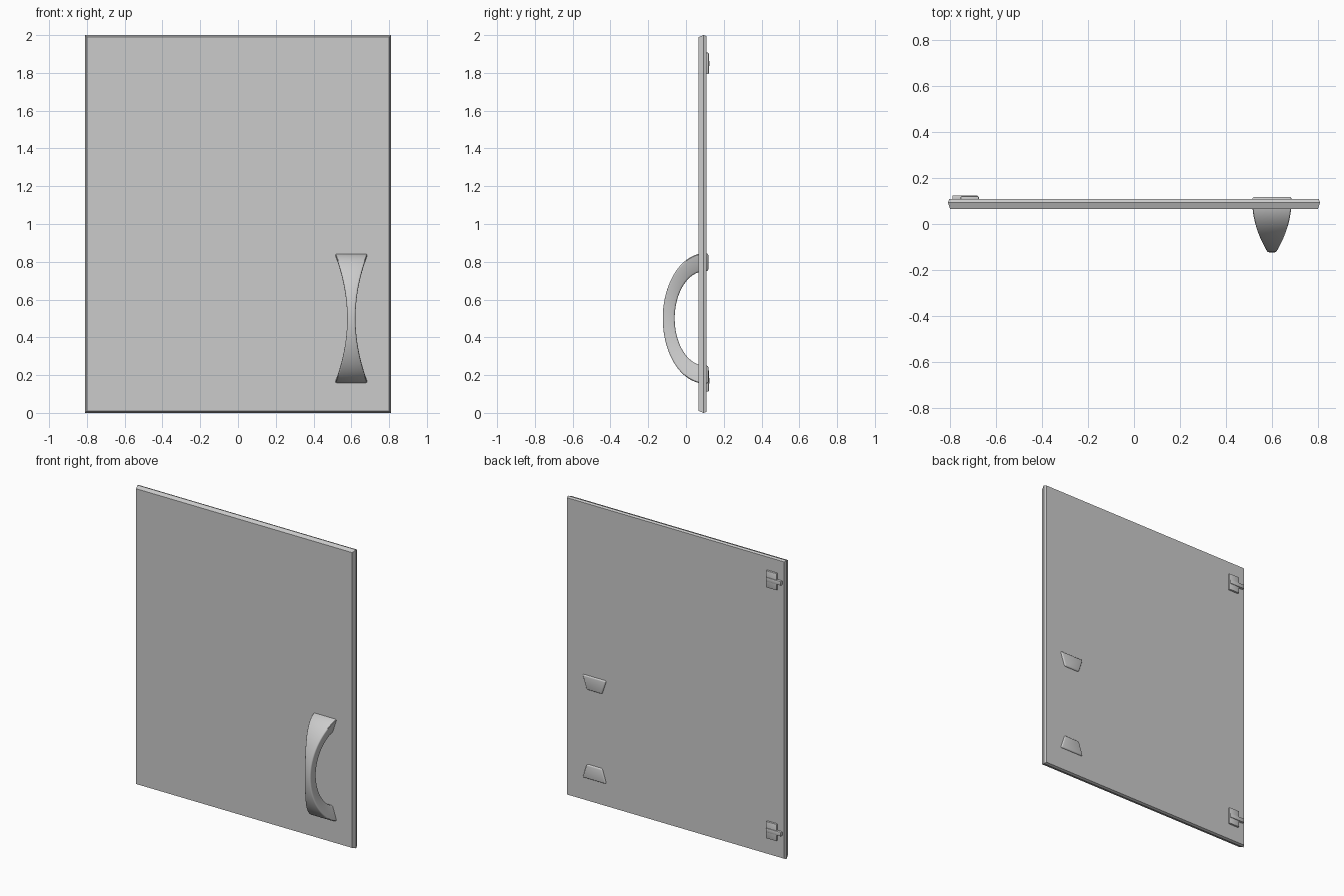
import bpy, bmesh, math

if "Cube" in bpy.data.objects:
    bpy.data.objects.remove(bpy.data.objects["Cube"])


def loft(name, rings, bevel=0.0, segments=3, smooth=False):
    """Skin a list of four-point rings, cap both ends and round the sharp edges."""
    bm = bmesh.new()
    vs = [[bm.verts.new(p) for p in ring] for ring in rings]
    for a, b in zip(vs, vs[1:]):
        for i in range(4):
            j = (i + 1) % 4
            bm.faces.new((a[i], a[j], b[j], b[i]))
    bm.faces.new(vs[0][::-1])
    bm.faces.new(vs[-1])
    bmesh.ops.recalc_face_normals(bm, faces=bm.faces)
    if bevel:
        sharp = [e for e in bm.edges if e.calc_face_angle(0) > math.radians(40)]
        bmesh.ops.bevel(bm, geom=sharp, offset=bevel, segments=segments,
                        profile=0.5, affect='EDGES')
    mesh = bpy.data.meshes.new(name)
    bm.to_mesh(mesh)
    bm.free()
    ob = bpy.data.objects.new(name, mesh)
    bpy.context.collection.objects.link(ob)
    if smooth:
        bpy.ops.object.select_all(action='DESELECT')
        ob.select_set(True)
        bpy.context.view_layer.objects.active = ob
        bpy.ops.object.shade_smooth_by_angle(angle=math.radians(35))
    return ob


def rect(x0, x1, z0, z1, y):
    return [(x0, y, z0), (x1, y, z0), (x1, y, z1), (x0, y, z1)]


def box(name, x, y, z, bevel):
    return loft(name, [rect(*x, *z, y[0]), rect(*x, *z, y[1])], bevel, 2, True)


# Door panel: bevelled towards the front and slightly towards the back
loft("door_panel", [rect(-w, w, 1 - h, 1 + h, y) for w, h, y in
                    ((0.80, 0.989, 0.065), (0.81, 1.0, 0.093), (0.804, 0.994, 0.109))])

# Arched handle: thin in the middle, flaring towards feet that pass through the door
HX, HZ, CY, BACK = 0.60, 0.50, 0.10, 0.118


def half_width(z):
    return 0.022 + 0.064 * ((z - HZ) / 0.34) ** 2


def handle_ring(yo, zo, yi, zi):
    wo, wi = half_width(zo), half_width(zi)
    return [(HX - wo, yo, zo), (HX + wo, yo, zo), (HX + wi, yi, zi), (HX - wi, yi, zi)]


rings = [handle_ring(BACK, HZ - 0.345, BACK, HZ - 0.25)]
steps = 40
for i in range(steps + 1):
    t = math.pi * i / steps
    s, c = math.sin(t), -math.cos(t)
    rings.append(handle_ring(CY - 0.223 * s, HZ + 0.345 * c, CY - 0.16 * s, HZ + 0.25 * c))
rings.append(handle_ring(BACK, HZ + 0.345, BACK, HZ + 0.25))
loft("handle", rings, 0.009, 3, True)

# Two hinges on the back, each a plate with an arm reaching the door edge
for label, z in (("lower", 0.17), ("upper", 1.85)):
    box(label + "_hinge_plate", (-0.755, -0.675), (0.10, 0.121), (z - 0.057, z + 0.057), 0.005)
    box(label + "_hinge_arm", (-0.79, -0.68), (0.10, 0.125), (z - 0.014, z + 0.014), 0.003)
